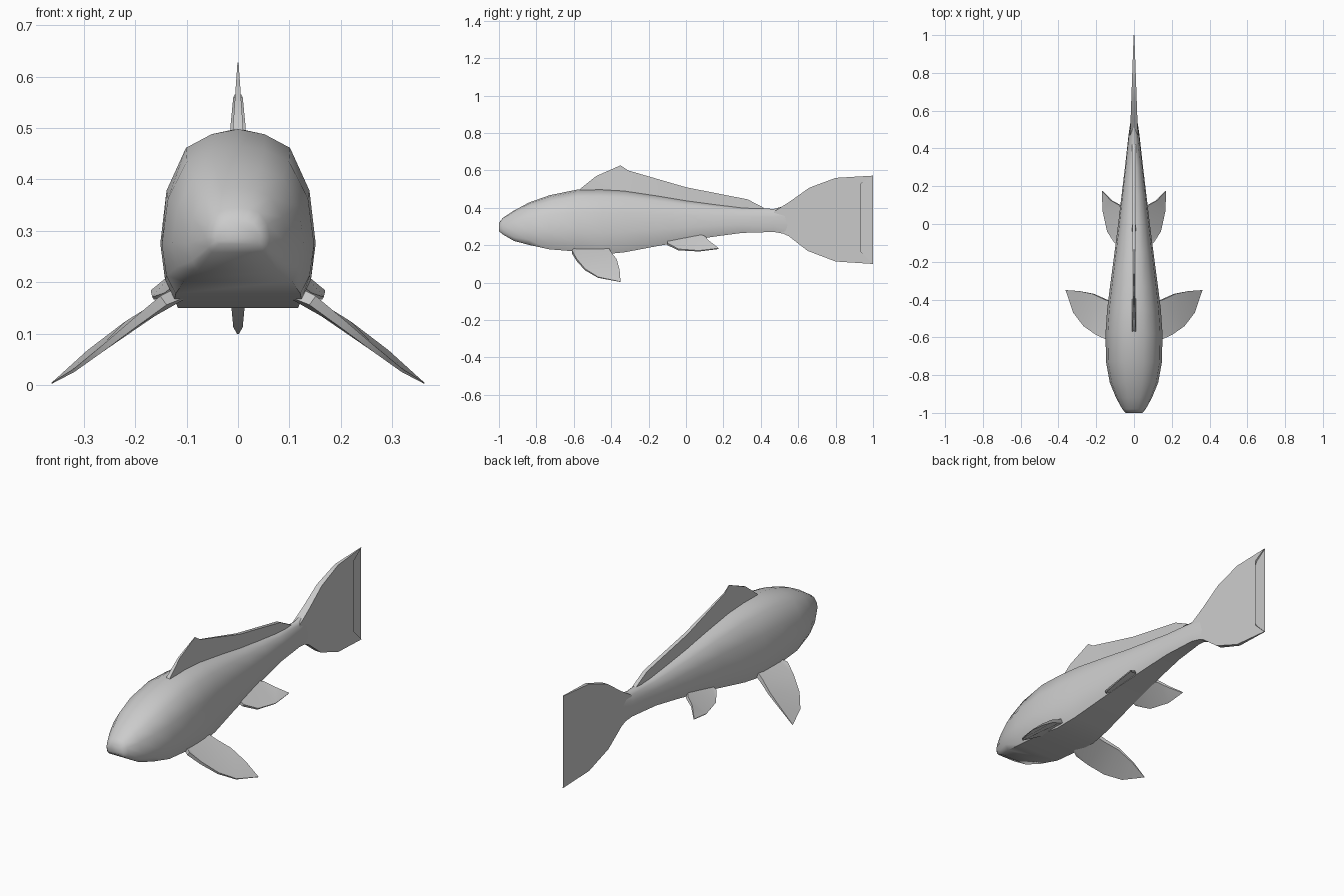
import bpy, bmesh
from mathutils import Vector

grey = bpy.data.materials.new("plain_grey")
grey.diffuse_color = (0.6, 0.6, 0.6, 1)


def finish(name, bm, angle):
    bmesh.ops.recalc_face_normals(bm, faces=bm.faces)
    me = bpy.data.meshes.new(name)
    bm.to_mesh(me)
    bm.free()
    me.materials.append(grey)
    ob = bpy.data.objects.new(name, me)
    bpy.context.collection.objects.link(ob)
    bpy.ops.object.select_all(action='DESELECT')
    bpy.context.view_layer.objects.active = ob
    ob.select_set(True)
    bpy.ops.object.shade_smooth_by_angle(angle=angle)
    return ob


def plate(name, points, offset):
    """Thin fin from an outline; offset(point) gives half its thickness as a vector."""
    bm = bmesh.new()
    a = [bm.verts.new(Vector(p) + offset(Vector(p))) for p in points]
    b = [bm.verts.new(Vector(p) - offset(Vector(p))) for p in points]
    n = len(points)
    caps = [bm.faces.new(a), bm.faces.new(b[::-1])]
    for i in range(n):
        j = (i + 1) % n
        bm.faces.new((a[i], b[i], b[j], a[j]))
    bmesh.ops.triangulate(bm, faces=caps)
    return finish(name, bm, 0.5)


# Body: one cross-section lofted through stations (y, half width, bottom, top)
stations = [
    (-1.0, 0.045, 0.275, 0.32), (-0.98, 0.062, 0.258, 0.345),
    (-0.92, 0.095, 0.223, 0.385), (-0.84, 0.128, 0.202, 0.428),
    (-0.73, 0.148, 0.178, 0.467), (-0.58, 0.151, 0.166, 0.498),
    (-0.45, 0.142, 0.150, 0.499), (-0.33, 0.127, 0.162, 0.492),
    (-0.15, 0.103, 0.196, 0.465), (0.0, 0.084, 0.222, 0.44),
    (0.15, 0.066, 0.246, 0.42), (0.3, 0.048, 0.266, 0.402),
    (0.47, 0.029, 0.271, 0.394), (0.56, 0.016, 0.255, 0.42)]
# (share of half width, share of height)
half = [(0.34, 0.97), (0.67, 0.89), (0.92, 0.64), (1.0, 0.33), (0.94, 0.12), (0.82, 0.0)]
section = [(0, 1)] + half + [(-x, t) for x, t in reversed(half)]
bm = bmesh.new()
rings = [[bm.verts.new((w * x, y, lo + (hi - lo) * t)) for x, t in section]
         for y, w, lo, hi in stations]
n = len(section)
for r, s in zip(rings, rings[1:]):
    for i in range(n):
        j = (i + 1) % n
        bm.faces.new((r[i], r[j], s[j], s[i]))
bm.faces.new(rings[0])
bm.faces.new(rings[-1])
finish("body", bm, 1.0)

# Tail fin, thinning toward its rear edge
tail = [(0.47, 0.38), (0.55, 0.43), (0.66, 0.508), (0.8, 0.56), (1.0, 0.572),
        (0.935, 0.53), (0.875, 0.42), (0.805, 0.335), (0.875, 0.265),
        (0.935, 0.165), (1.0, 0.1), (0.8, 0.113), (0.65, 0.17), (0.55, 0.248), (0.47, 0.285)]
plate("tail_fin", [(0, y, z) for y, z in tail],
      lambda p: Vector((0.002 + 0.036 * (1 - p.y), 0, 0)))

# Dorsal fin, thinning upward
dorsal = [(-0.575, 0.485), (-0.565, 0.502), (-0.48, 0.57), (-0.35, 0.627), (-0.31, 0.6),
          (0.0, 0.51), (0.33, 0.445), (0.42, 0.398), (0.3, 0.39),
          (0.0, 0.425), (-0.33, 0.475)]
plate("dorsal_fin", [(0, y, z) for y, z in dorsal],
      lambda p: Vector((max(0.001, 0.010 - 0.07 * max(0, p.z - 0.5)), 0, 0)))

# Paired fins, mirrored left and right
pectoral = [(0.09, -0.58, 0.19), (0.145, -0.61, 0.165), (0.20, -0.585, 0.122),
            (0.265, -0.54, 0.07), (0.32, -0.47, 0.028), (0.362, -0.35, 0.004),
            (0.29, -0.355, 0.065), (0.215, -0.37, 0.118), (0.15, -0.40, 0.155),
            (0.09, -0.42, 0.19)]
pelvic = [(0.07, -0.10, 0.222), (0.10, -0.10, 0.206), (0.14, -0.04, 0.176),
          (0.165, 0.07, 0.169), (0.168, 0.175, 0.182), (0.12, 0.125, 0.218),
          (0.075, 0.10, 0.242), (0.05, 0.06, 0.256)]
for side, s in (("right", 1), ("left", -1)):
    for name, pts, tip, root in (("pectoral_fin", pectoral, 0.362, 0.016),
                                 ("pelvic_fin", pelvic, 0.2, 0.012)):
        plate(f"{side}_{name}", [(s * x, y, z) for x, y, z in pts],
              lambda p: Vector((s * 0.58, 0, 0.81)) *
              (0.001 + root * max(0, 1 - abs(p.x) / tip)))
